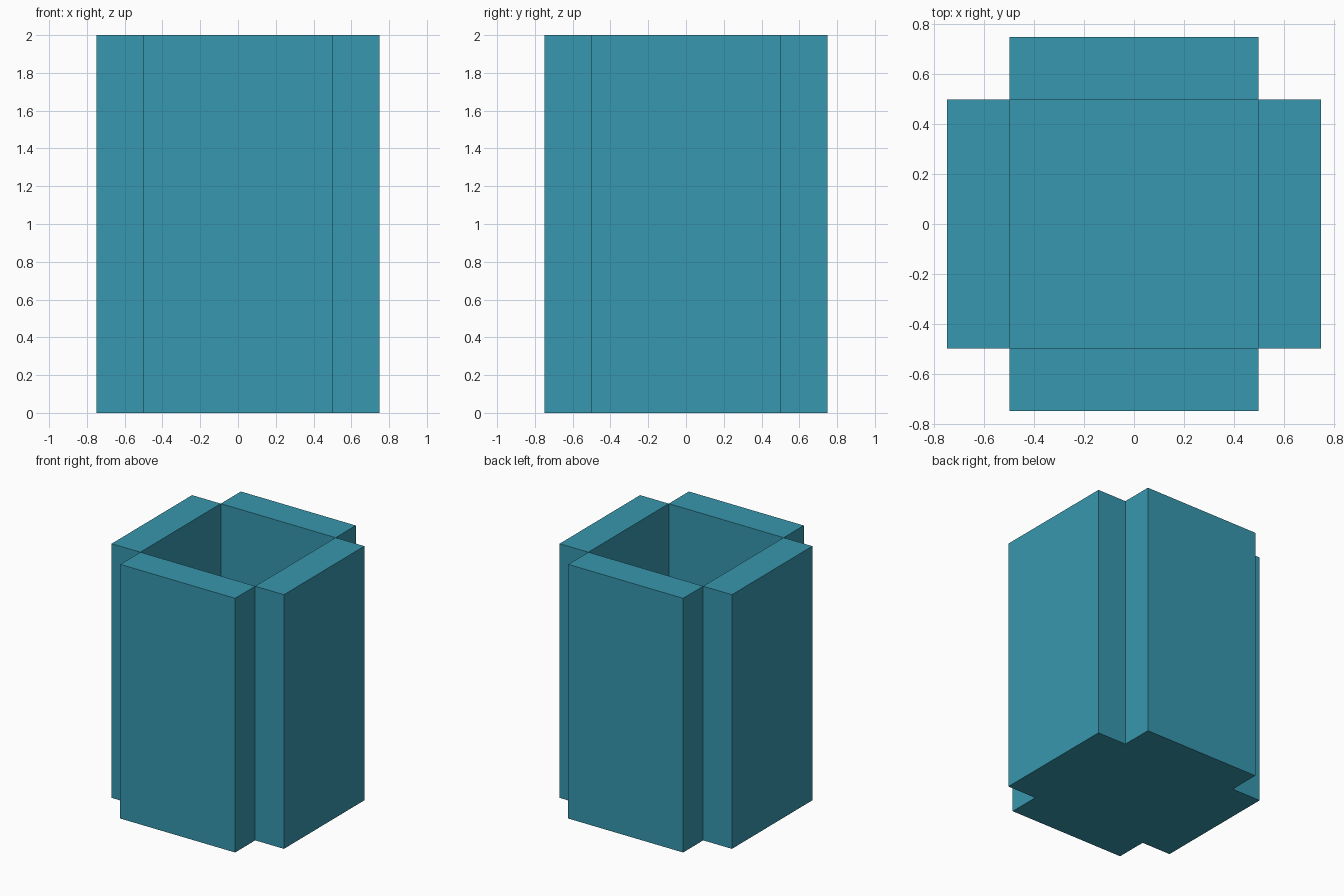
import bpy
import bmesh
from mathutils import Matrix, Vector
from math import pi

cube = bpy.data.objects.get("Cube")
if cube:
    bpy.data.objects.remove(cube, do_unlink=True)

INNER, OUTER, HEIGHT, FLOOR = 0.5, 0.75, 2.0, 0.25

teal = bpy.data.materials.new("teal")
teal.use_nodes = True
color = (0.038, 0.31, 0.425, 1)
teal.diffuse_color = color
teal.node_tree.nodes["Principled BSDF"].inputs["Base Color"].default_value = color

bm = bmesh.new()


def face(points, turn=Matrix()):
    return bm.faces.new([bm.verts.new(turn @ Vector(p)) for p in points])


def upright(a, b, low, turn):
    """Vertical quad facing right of the direction a to b."""
    face([(*a, low), (*b, low), (*b, HEIGHT), (*a, HEIGHT)], turn)


# Four thick walls, each a quarter turn from the last
underside = []
for i in range(4):
    turn = Matrix.Rotation(i * pi / 2, 4, "Z")
    il, ir = (-INNER, -INNER), (INNER, -INNER)
    ol, outer_r = (-INNER, -OUTER), (INNER, -OUTER)
    upright(ol, outer_r, 0, turn)
    upright(outer_r, ir, 0, turn)
    upright(il, ol, 0, turn)
    upright(ir, il, FLOOR, turn)
    face([(*p, HEIGHT) for p in (ol, outer_r, ir, il)], turn)
    underside += [turn @ Vector((*p, 0)) for p in (ol, outer_r, ir)]

# Cross-shaped underside and the floor of the well
face(underside[::-1])
face([(-INNER, -INNER, FLOOR), (INNER, -INNER, FLOOR),
      (INNER, INNER, FLOOR), (-INNER, INNER, FLOOR)])

bmesh.ops.remove_doubles(bm, verts=bm.verts[:], dist=0.0001)
mesh = bpy.data.meshes.new("open_box")
bm.to_mesh(mesh)
bm.free()
mesh.materials.append(teal)
box = bpy.data.objects.new("open_box", mesh)
bpy.context.collection.objects.link(box)
